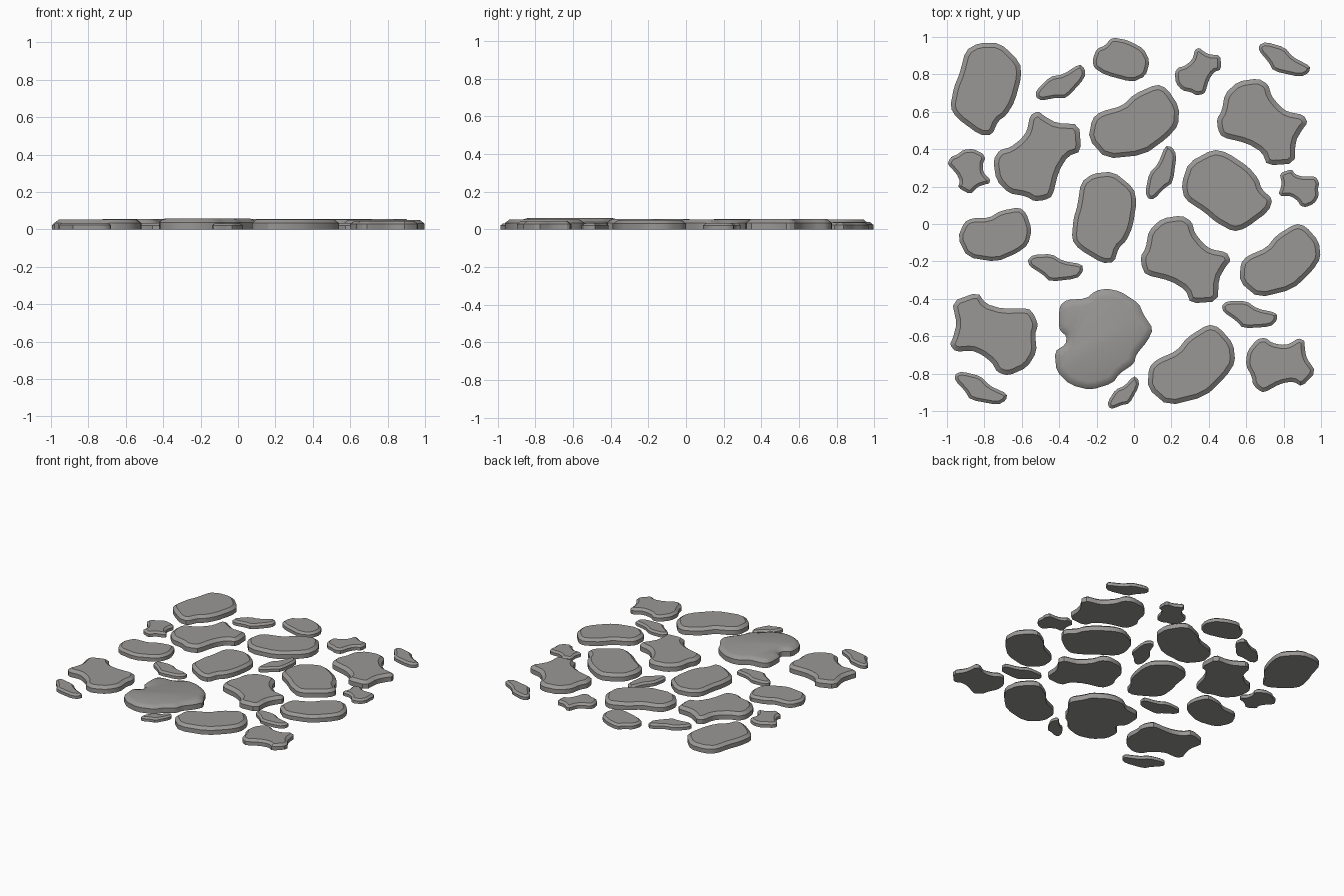
import bpy, bmesh, math
from mathutils import Vector

if "Cube" in bpy.data.objects:
    bpy.data.objects.remove(bpy.data.objects["Cube"])

stone_mat = bpy.data.materials.new("warm_grey_stone")
stone_mat.diffuse_color = (0.32, 0.312, 0.302, 1)
stone_mat.use_nodes = True
stone_mat.node_tree.nodes["Principled BSDF"].inputs["Base Color"].default_value = stone_mat.diffuse_color

# Base outlines (any unit, fitted to each stone's footprint later)
OVAL = [(-44, -23), (-43, -3), (-36, 5), (-15, 14), (-5, 27), (16, 40), (27, 37), (41, 21),
        (43, 3), (34, -11), (13, -31), (-24, -40)]
LONG_OVAL = [(-45, 6), (-38, 27), (-14, 40), (0, 37), (21, 23), (31, 11), (34, 1), (45, -9),
             (41, -21), (18, -38), (6, -41), (-12, -31), (-22, -22), (-42, -9)]
PEBBLE = [(-28, 0), (-24, 10), (-16, 13), (-9, 21), (7, 18), (22, 10), (28, -2), (24, -16),
          (11, -22), (-16, -15), (-27, -8)]
LOBED = [(-45, 3), (-40, 11), (-37, 28), (-24, 40), (-4, 43), (6, 37), (9, 26), (17, 16),
         (25, 10), (41, 7), (45, -1), (40, -7), (33, -19), (32, -41), (5, -43), (0, -30),
         (-15, -21), (-40, -15), (-44, -7)]
SLIVER = [(-27, 7), (-22, 12), (-3, 13), (8, 6), (27, 3), (28, -4), (22, -11), (-5, -14),
          (-12, -7), (-25, 1)]
SLAB = [(-45, 18), (-44, 33), (-37, 39), (-18, 40), (-8, 48), (3, 50), (17, 47), (35, 35),
        (39, 25), (49, 10), (43, -2), (32, -15), (30, -24), (15, -34), (9, -43), (-13, -50),
        (-33, -45), (-47, -32), (-49, -12), (-38, -5), (-37, 3), (-44, 9)]


def fit(outline, cx, cy, w, h, angle):
    """Turn an outline, soften its corners, then fit it to a footprint."""
    a = math.radians(angle)
    p = [Vector((x * math.cos(a) - y * math.sin(a), x * math.sin(a) + y * math.cos(a)))
         for x, y in outline]
    soft = []
    for i, v in enumerate(p):
        soft += [v.lerp(p[i - 1], 0.2), v.lerp(p[(i + 1) % len(p)], 0.2)]
    xs, ys = [v.x for v in soft], [v.y for v in soft]
    sx, sy = w / (max(xs) - min(xs)), h / (max(ys) - min(ys))
    mx, my = (max(xs) + min(xs)) / 2, (max(ys) + min(ys)) / 2
    return [(cx + (v.x - mx) * sx, cy + (v.y - my) * sy) for v in soft]


def stone(name, outline, cx, cy, w, h, angle=0, soft_top=False):
    size = math.sqrt(w * h)
    height = 0.018 + 0.078 * size
    edge = 0.008 + 0.038 * size
    bm = bmesh.new()
    pts = fit(outline, cx, cy, w, h, angle)
    low = [bm.verts.new((x, y, 0)) for x, y in pts]
    wall = height * 0.64
    high = [bm.verts.new((x, y, wall)) for x, y in pts]
    n = len(pts)
    bm.faces.new(low[::-1])
    for i in range(n):
        j = (i + 1) % n
        bm.faces.new((low[i], low[j], high[j], high[i]))
    top = bm.faces.new(high)
    bm.normal_update()
    # chamfered rim around the flat top
    steps = [(edge * 0.6, 0.25), (edge * 0.8, 0.11)] if soft_top else [(edge, 0.36)]
    for inset, rise in steps:
        bmesh.ops.inset_region(bm, faces=[top], thickness=inset, use_even_offset=False)
        for v in top.verts:
            v.co.z += height * rise
        bm.normal_update()
    me = bpy.data.meshes.new(name)
    bm.to_mesh(me)
    bm.free()
    me.materials.append(stone_mat)
    ob = bpy.data.objects.new(name, me)
    bpy.context.collection.objects.link(ob)
    bpy.ops.object.select_all(action='DESELECT')
    ob.select_set(True)
    bpy.context.view_layer.objects.active = ob
    bpy.ops.object.shade_smooth_by_angle(angle=math.radians(30))


def family(name, outline, places):
    for i, p in enumerate(places, 1):
        stone(f"{name}_{i}", outline, *p)


# centre x, centre y, width, depth, turn
family("oval_stone", OVAL, [
    (0.307, -0.751, 0.465, 0.423, 0), (0.781, -0.193, 0.43, 0.385, 0),
    (0.0, 0.548, 0.48, 0.39, -8), (-0.743, -0.056, 0.385, 0.283, -22)])
family("long_oval_stone", LONG_OVAL, [
    (0.497, 0.179, 0.48, 0.433, 0), (-0.791, 0.722, 0.375, 0.492, -72),
    (-0.160, 0.035, 0.342, 0.487, -66)])
family("round_pebble", PEBBLE, [(-0.07, 0.88, 0.30, 0.23, 0)])
family("lobed_stone", LOBED, [
    (0.684, 0.545, 0.48, 0.46, 0), (0.275, -0.19, 0.476, 0.465, 0),
    (-0.517, 0.361, 0.465, 0.476, 90), (-0.749, -0.591, 0.465, 0.433, 195),
    (0.342, 0.815, 0.246, 0.25, 88), (-0.882, 0.283, 0.225, 0.235, -38),
    (0.882, 0.19, 0.214, 0.198, 195), (0.781, -0.754, 0.364, 0.289, 40)])
family("sliver_stone", SLIVER, [
    (-0.393, 0.757, 0.262, 0.187, 42), (0.805, 0.88, 0.273, 0.18, -20),
    (0.144, 0.275, 0.16, 0.283, 75), (-0.42, -0.233, 0.294, 0.144, 0),
    (0.618, -0.484, 0.294, 0.144, -3), (-0.818, -0.877, 0.278, 0.171, -18),
    (-0.056, -0.901, 0.166, 0.171, 52)])
stone("large_slab", SLAB, -0.163, -0.615, 0.519, 0.535, 0, True)
